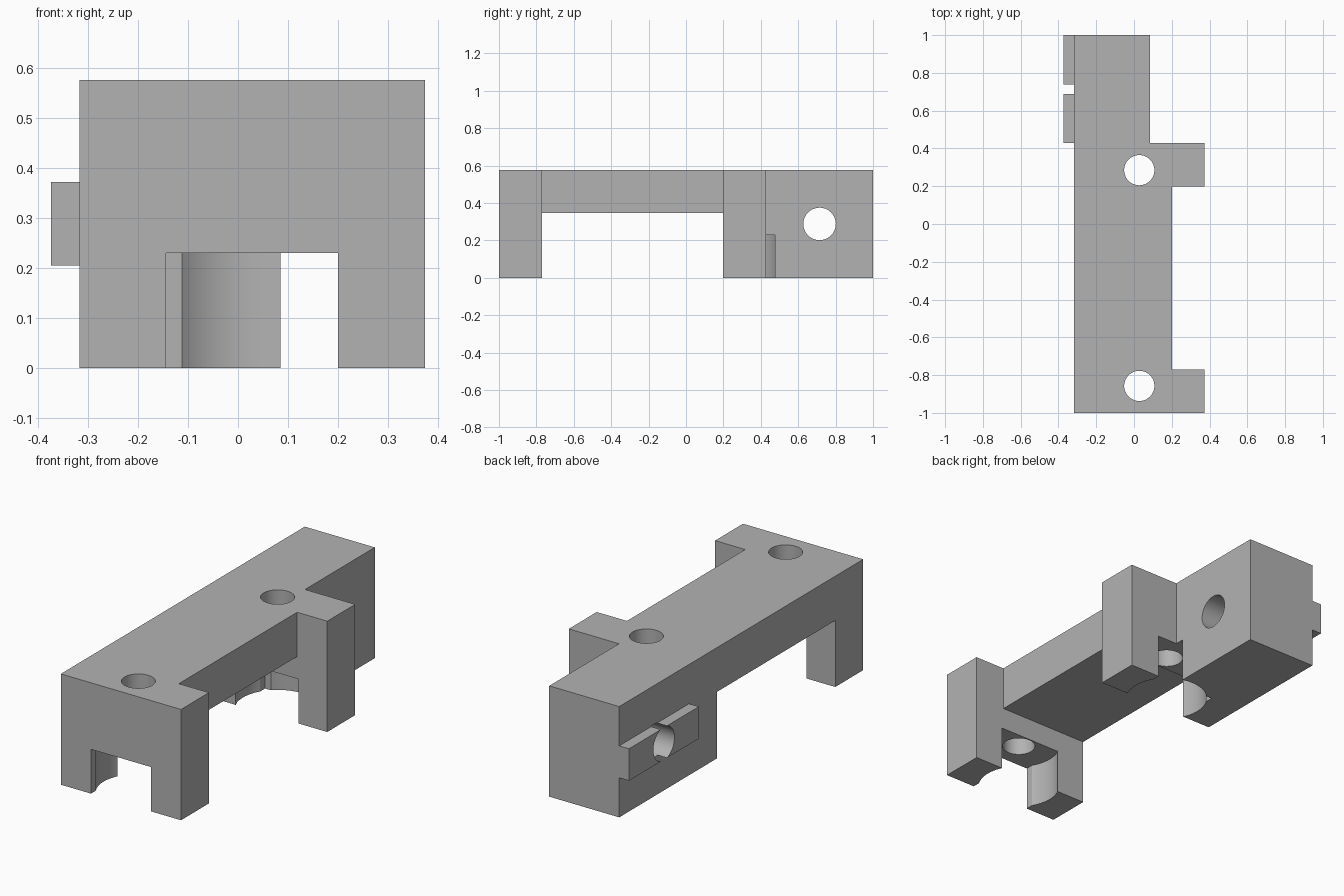
import bpy
import bmesh
from math import radians
from mathutils import Matrix, Vector

default = bpy.data.objects.get("Cube")
if default:
    bpy.data.objects.remove(default, do_unlink=True)

grey = bpy.data.materials.new("plain grey")
grey.use_nodes = True
colour = (0.45, 0.45, 0.45, 1)
grey.diffuse_color = colour
grey.node_tree.nodes["Principled BSDF"].inputs["Base Color"].default_value = colour


def make(name, bm):
    bmesh.ops.recalc_face_normals(bm, faces=bm.faces)
    mesh = bpy.data.meshes.new(name)
    bm.to_mesh(mesh)
    bm.free()
    mesh.materials.append(grey)
    obj = bpy.data.objects.new(name, mesh)
    bpy.context.collection.objects.link(obj)
    return obj


def prism(name, outline, z0, z1):
    bm = bmesh.new()
    face = bm.faces.new([bm.verts.new((x, y, z0)) for x, y in outline])
    top = bmesh.ops.extrude_face_region(bm, geom=[face])["geom"]
    verts = [v for v in top if isinstance(v, bmesh.types.BMVert)]
    bmesh.ops.translate(bm, verts=verts, vec=(0, 0, z1 - z0))
    return make(name, bm)


def box(name, x0, x1, y0, y1, z0, z1):
    return prism(name, [(x0, y0), (x1, y0), (x1, y1), (x0, y1)], z0, z1)


def cylinder(name, centre, radius, depth, axis="Z"):
    bm = bmesh.new()
    turn = Matrix.Rotation(radians(90), 4, "Y") if axis == "X" else Matrix()
    bmesh.ops.create_cone(bm, cap_ends=True, segments=64, radius1=radius,
                          radius2=radius, depth=depth,
                          matrix=Matrix.Translation(Vector(centre)) @ turn)
    return make(name, bm)


def combine(target, tool, operation="DIFFERENCE"):
    tool.hide_render = True
    mod = target.modifiers.new(tool.name, "BOOLEAN")
    mod.operation = operation
    mod.solver = "EXACT"
    mod.object = tool
    bpy.context.view_layer.objects.active = target
    bpy.ops.object.modifier_apply(modifier=mod.name)
    bpy.data.objects.remove(tool, do_unlink=True)


# Main levels and edges
HEIGHT, CHANNEL = 0.575, 0.23
SIDE, BAR, FOOT, BLOCK = -0.317, 0.2, 0.373, 0.085
FRONT_LEG, MID_LEG, BLOCK_FRONT = -0.771, 0.199, 0.428
HOLE_X, HOLES_Y = 0.028, (-0.857, 0.285)

# Body, extruded from its plan outline
body = prism("bracket_body", [
    (SIDE, -1), (FOOT, -1), (FOOT, FRONT_LEG), (BAR, FRONT_LEG),
    (BAR, MID_LEG), (FOOT, MID_LEG), (FOOT, BLOCK_FRONT),
    (BLOCK, BLOCK_FRONT), (BLOCK, 1), (SIDE, 1)], 0, HEIGHT)

# Side rail on the rear block
combine(body, box("side_rail", -0.373, -0.25, BLOCK_FRONT, 1, 0.205, 0.371), "UNION")

# Gap under the bar, and the channel through both legs
combine(body, box("gap_cutter", -0.6, 0.6, FRONT_LEG, MID_LEG, -0.1, 0.345))
combine(body, box("channel_cutter", -0.144, BAR, -1.1, BLOCK_FRONT, -0.1, CHANNEL))

# Round pockets below and screw holes above
for y in HOLES_Y:
    combine(body, cylinder("pocket_cutter", (HOLE_X, y, CHANNEL - 0.2), 0.2, 0.4))
    combine(body, cylinder("screw_hole_cutter", (HOLE_X, y, 0.4), 0.08, 0.8))

# Cross hole through the rear block and rail
combine(body, cylinder("cross_hole_cutter", (0, 0.714, 0.288), 0.0867, 1.2, "X"))

# Smooth the round walls, keep the edges sharp
bpy.ops.object.select_all(action="DESELECT")
body.select_set(True)
bpy.context.view_layer.objects.active = body
bpy.ops.object.shade_smooth_by_angle(angle=radians(30))
